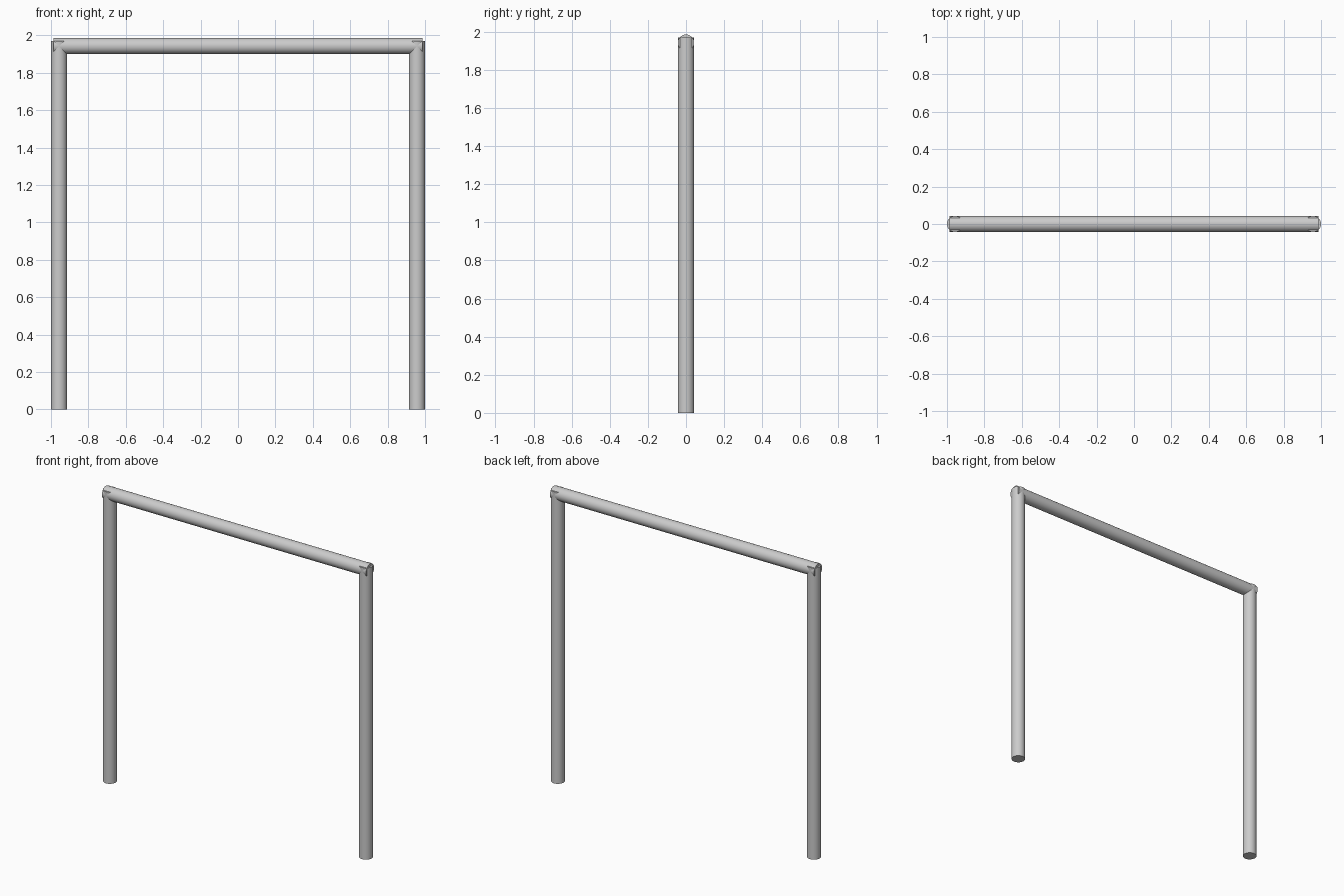
import bpy
import math

if "Cube" in bpy.data.objects:
    bpy.data.objects.remove(bpy.data.objects["Cube"])

R = 0.043        # tube radius
POST_X = 0.957   # post centre line
POST_TOP = 1.97
BAR_Z = 1.943
BAR_HALF = 0.987


def tube(name, length, location, rotation=(0, 0, 0)):
    bpy.ops.mesh.primitive_cylinder_add(vertices=32, radius=R, depth=length,
                                        location=location, rotation=rotation)
    ob = bpy.context.object
    ob.name = name
    bpy.ops.object.shade_smooth_by_angle(angle=math.radians(30))
    return ob


# Upright posts
for side, name in ((-1, "left_post"), (1, "right_post")):
    tube(name, POST_TOP, (side * POST_X, 0, POST_TOP / 2))

# Crossbar resting through the post tops
tube("crossbar", 2 * BAR_HALF, (0, 0, BAR_Z), (0, math.pi / 2, 0))
